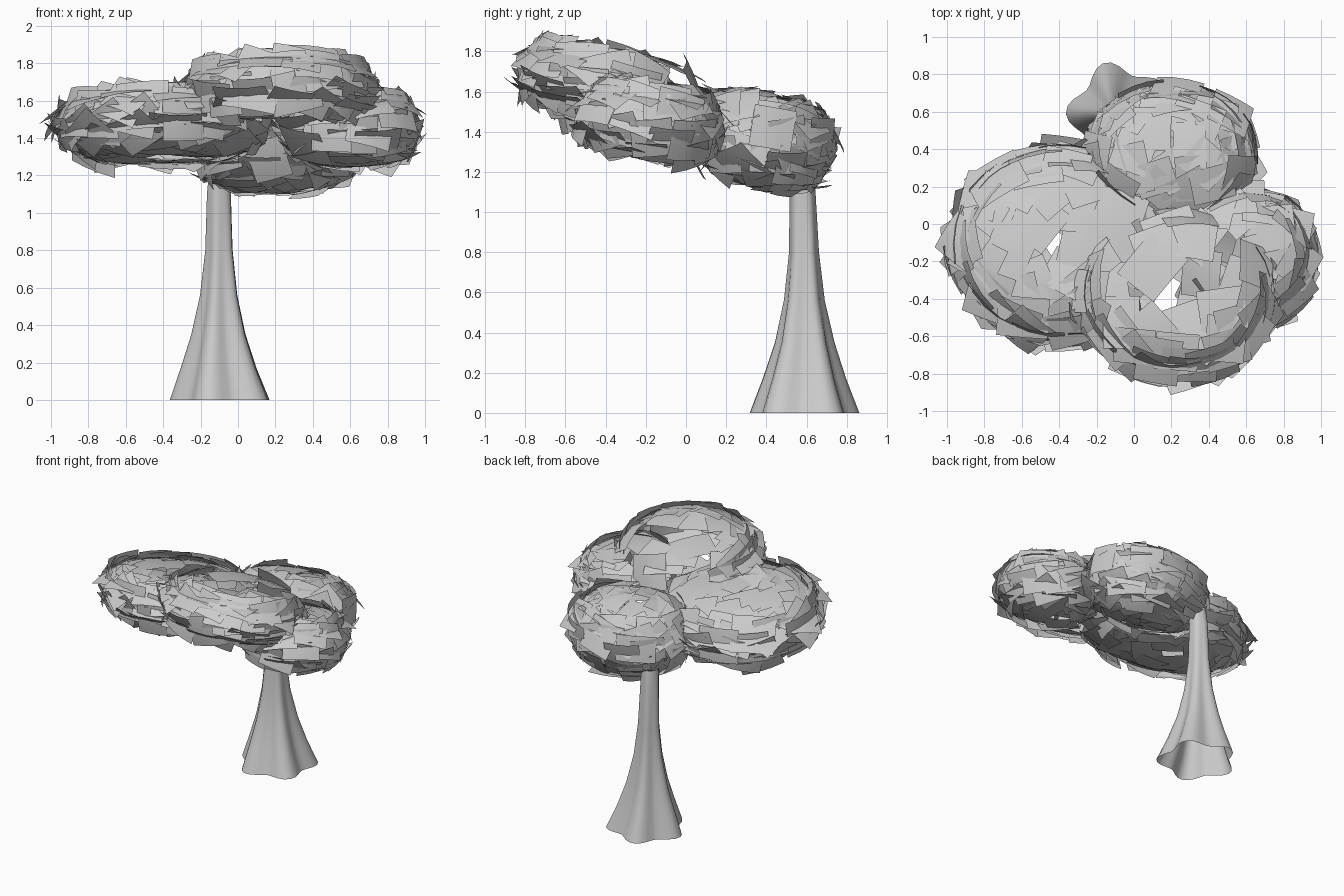
import bpy, math, random
from mathutils import Vector, Matrix

if "Cube" in bpy.data.objects:
    bpy.data.objects.remove(bpy.data.objects["Cube"])
random.seed(7)


def make_object(name, verts, faces, angle):
    mesh = bpy.data.meshes.new(name)
    mesh.from_pydata(verts, [], faces)
    ob = bpy.data.objects.new(name, mesh)
    bpy.context.collection.objects.link(ob)
    bpy.ops.object.select_all(action='DESELECT')
    ob.select_set(True)
    bpy.context.view_layer.objects.active = ob
    bpy.ops.object.shade_smooth_by_angle(angle=math.radians(angle))
    return ob


# Trunk: open tube with root lobes that fade out upwards
# (z, mean radius, lobe depth, centre x, centre y)
rings = [(0, .25, .035, -.08, .588), (.17, .19, .027, -.09, .588), (.35, .137, .018, -.095, .59),
         (.56, .096, .01, -.097, .588), (.8, .072, .005, -.098, .587), (1.1, .064, .002, -.1, .58),
         (1.22, .06, 0, -.095, .57)]
N = 40
verts, faces = [], []
for z, r, lobe, cx, cy in rings:
    for i in range(N):
        a = 2 * math.pi * i / N
        rr = r + lobe * math.cos(5 * (a - math.radians(106)))
        verts.append((cx + rr * math.cos(a), cy + rr * math.sin(a), z))
for k in range(len(rings) - 1):
    for i in range(N):
        j = (i + 1) % N
        faces.append((k * N + i, k * N + j, k * N + N + j, k * N + N + i))
make_object("trunk", verts, faces, 50)


# Foliage: curved leaf cards over blunt, tilted drums. gap is the side left open,
# top and bottom the shares of leaves kept on the upper and lower faces.
def foliage(name, centre, radii, tilt, count, size, gap, top=1.0, bottom=1.0, e=.65):
    rot = Matrix.Rotation(math.radians(-tilt), 3, 'X')
    rx, ry, rz = radii
    verts, faces = [], []
    for i in range(count):
        # even spread of directions, with jitter
        h = 1 - 2 * (i + .5) / count
        a = i * 2.39996 + random.uniform(-.15, .15)
        ca, sa, s, g = math.cos(a), math.sin(a), math.sqrt(1 - h * h), abs(h)
        sign = math.copysign(1, h)
        open_side = ca * gap[0] + sa * gap[1]
        if -.5 < h < .65 and open_side > .45 and random.random() < .9:
            continue
        if h > .55 and open_side > -.35 and random.random() > top:
            continue
        if h < -.55 and random.random() > bottom:
            continue
        p = Vector((s ** e * ca * rx, s ** e * sa * ry, sign * g ** e * rz))
        n = Vector((s ** (2 - e) * ca / rx, s ** (2 - e) * sa / ry, sign * g ** (2 - e) / rz)).normalized()
        side = Vector((-sa, ca, 0))
        side = (side - n * side.dot(n)).normalized()
        flat = abs(n.z)
        n.rotate(Matrix.Rotation(random.gauss(0, .09), 3, side))
        side.rotate(Matrix.Rotation(random.gauss(0, .12 + .4 * flat), 3, n))
        up = n.cross(side)
        w, l = size * random.uniform(.44, .64), size * random.uniform(.4, .56)
        bend_w = random.uniform(.9, 1.5) * (1 - .6 * flat)
        bend_l = random.uniform(.3, 1.0) * (1 - .4 * flat)
        p *= random.uniform(.9, 1.0)
        base = len(verts)
        for v in range(4):
            for u in range(4):
                x, y = (u / 1.5 - 1) * w, (v / 1.5 - 1) * l
                q = p + side * x + up * y - n * (bend_w * x * x + bend_l * y * y)
                verts.append(Vector(centre) + rot @ q)
        for v in range(3):
            for u in range(3):
                b = base + v * 4 + u
                faces.append((b, b + 1, b + 5, b + 4))
    return make_object(name, verts, faces, 60)


foliage("foliage_left", (-.39, -.12, 1.47), (.59, .54, .185), 10, 150, .25, (.8, 0), e=.72)
foliage("foliage_front", (.23, -.38, 1.64), (.52, .46, .18), 10, 150, .24, (0, 1), .45, .4, e=.6)
foliage("foliage_right", (.61, -.18, 1.45), (.37, .37, .19), 9, 85, .23, (-1, 0), .7, .7, e=.68)
foliage("foliage_back", (.20, .38, 1.36), (.46, .37, .24), 13, 135, .22, (0, -.6), e=.72)
